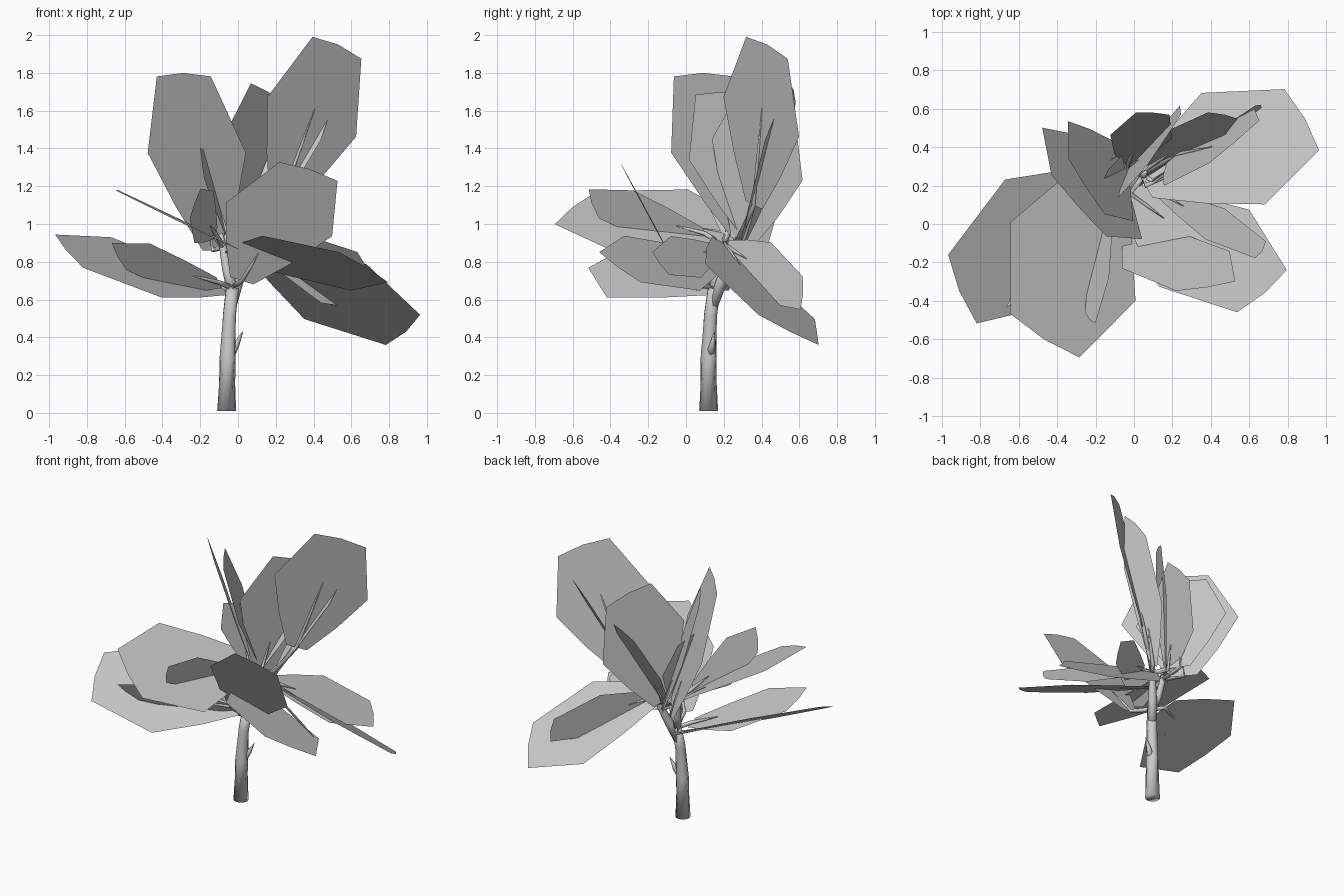
import bpy, bmesh, math
from mathutils import Vector

# Remove the default cube if it is there
default_cube = bpy.data.objects.get("Cube")
if default_cube:
    bpy.data.objects.remove(default_cube, do_unlink=True)

# One plain grey for the whole plant
grey = bpy.data.materials.new("plain_grey")
grey.use_nodes = True
colour = (0.6, 0.6, 0.6, 1)
grey.diffuse_color = colour
grey.node_tree.nodes["Principled BSDF"].inputs["Base Color"].default_value = colour

# Half outline shared by every leaf: (position along midrib, share of half width)
LEAF_PROFILE = [(0, .22), (.25, .62), (.55, 1), (.98, .55)]


def finish(bm, name, smooth):
    """Turn a bmesh into a linked, coloured object."""
    mesh = bpy.data.meshes.new(name)
    bmesh.ops.recalc_face_normals(bm, faces=bm.faces)
    bm.to_mesh(mesh)
    bm.free()
    mesh.materials.append(grey)
    obj = bpy.data.objects.new(name, mesh)
    bpy.context.collection.objects.link(obj)
    for polygon in mesh.polygons:
        polygon.use_smooth = smooth
    return obj


def tube(name, path, radii, sides=8):
    """Tapered round tube through the given points, closed at both ends."""
    bm = bmesh.new()
    points = [Vector(p) for p in path]
    rings = []
    for i, point in enumerate(points):
        before, after = points[max(i - 1, 0)], points[min(i + 1, len(points) - 1)]
        turn = (after - before).to_track_quat('Z', 'Y')
        ring = []
        for k in range(sides):
            angle = math.tau * k / sides
            offset = Vector((math.cos(angle), math.sin(angle), 0)) * radii[i]
            ring.append(bm.verts.new(point + turn @ offset))
        rings.append(ring)
    for lower, upper in zip(rings, rings[1:]):
        for k in range(sides):
            n = (k + 1) % sides
            bm.faces.new((lower[k], lower[n], upper[n], upper[k]))
    bm.faces.new(rings[0][::-1])
    bm.faces.new(rings[-1])
    return finish(bm, name, True)


def leaf(name, base, tip, half_width, fork, reach=.25):
    """Flat angular leaf on a midrib, with a stalk growing from a fork."""
    base, tip, half_width = Vector(base), Vector(tip), Vector(half_width)
    bm = bmesh.new()
    left, middle, right = [], [], []
    for along, width in LEAF_PROFILE:
        centre = base.lerp(tip, along)
        middle.append(bm.verts.new(centre))
        left.append(bm.verts.new(centre - half_width * width))
        right.append(bm.verts.new(centre + half_width * width))
    for i in range(len(middle) - 1):
        bm.faces.new((left[i], middle[i], middle[i + 1], left[i + 1]))
        bm.faces.new((middle[i], right[i], right[i + 1], middle[i + 1]))
    point = bm.verts.new(tip)
    bm.faces.new((left[-1], middle[-1], point))
    bm.faces.new((middle[-1], right[-1], point))
    finish(bm, name, False)
    tube(name + "_stalk", [fork, base, base.lerp(tip, reach / 2), base.lerp(tip, reach)],
         [.016, .013, .009, .002], 6)


# Trunk, two main branches and a small broken spur
fork_right = (.05, .25, .86)
fork_left = (-.08, .2, .88)
fork_low = (-.03, .15, .66)
trunk = tube("trunk", [(-.06, .12, .01), (-.055, .12, .3), (-.045, .13, .52), fork_low],
             [.05, .042, .035, .034], 12)
for vertex in trunk.data.vertices:
    vertex.co.z = max(vertex.co.z, 0)
tube("right_branch", [(-.045, .13, .54), (0, .19, .7), fork_right, (.06, .27, .93)],
     [.03, .03, .02, .01])
tube("left_branch", [fork_low, (-.06, .18, .76), fork_left, (-.09, .21, .95)],
     [.032, .024, .02, .01])
tube("spur", [(-.05, .12, .29), (-.01, .14, .36), (.025, .15, .43)], [.026, .018, .002], 6)

# Low spreading leaves
leaf("low_back_leaf", (.06, .2, .9), (.89, .55, .43), (-.165, .29, -.145), fork_right)
leaf("low_side_leaf", (-.08, .22, .66), (-.91, -.35, .86), (-.135, .325, .16), fork_low)
leaf("low_front_leaf", (-.02, .16, .82), (.68, -.36, .77), (.235, .2, -.145), fork_right)
leaf("steep_back_leaf", (.1, .22, .88), (.66, .62, .63), (-.03, .01, .16), fork_right)
leaf("narrow_side_leaf", (-.1, .08, .69), (-.64, -.38, .83), (-.07, -.12, .13), fork_low)
leaf("narrow_front_leaf", (.12, .17, .87), (.67, -.14, .79), (.05, .08, -.11), fork_right)

# Middle leaves
leaf("broad_middle_leaf", (-.13, .3, .94), (-.47, -.6, 1.09), (-.325, .205, .16), fork_left)
leaf("front_middle_leaf", (.02, -.01, .7), (.38, -.33, 1.29), (.28, .045, -.09), fork_low)
leaf("small_middle_leaf", (-.12, .1, .95), (-.23, -.5, 1.11), (.05, -.05, .14), fork_left)

# Tall upright leaves
leaf("tallest_leaf", (.22, .36, 1.1), (.53, .43, 1.95), (.235, .2, -.105), fork_right, .6)
leaf("tall_side_leaf", (-.13, .36, .86), (-.29, .09, 1.8), (.26, -.29, 0), fork_left)
leaf("tall_inner_leaf", (-.08, .38, .9), (-.25, .19, 1.7), (-.17, .26, 0), fork_left)
leaf("tall_back_leaf", (-.02, .3, .9), (.16, .44, 1.7), (.16, .24, -.11), fork_right)
leaf("slim_inner_leaf", (-.06, .22, .94), (-.17, .2, 1.38), (.06, .15, -.06), fork_left)

# Narrow leaves leaning back behind the tall ones
leaf("right_rear_leaf", (.09, .3, .9), (.47, .57, 1.71), (.14, -.03, .1), fork_right)
leaf("left_rear_leaf", (-.04, .3, .9), (.1, .58, 1.49), (.16, -.01, .07), fork_right)
